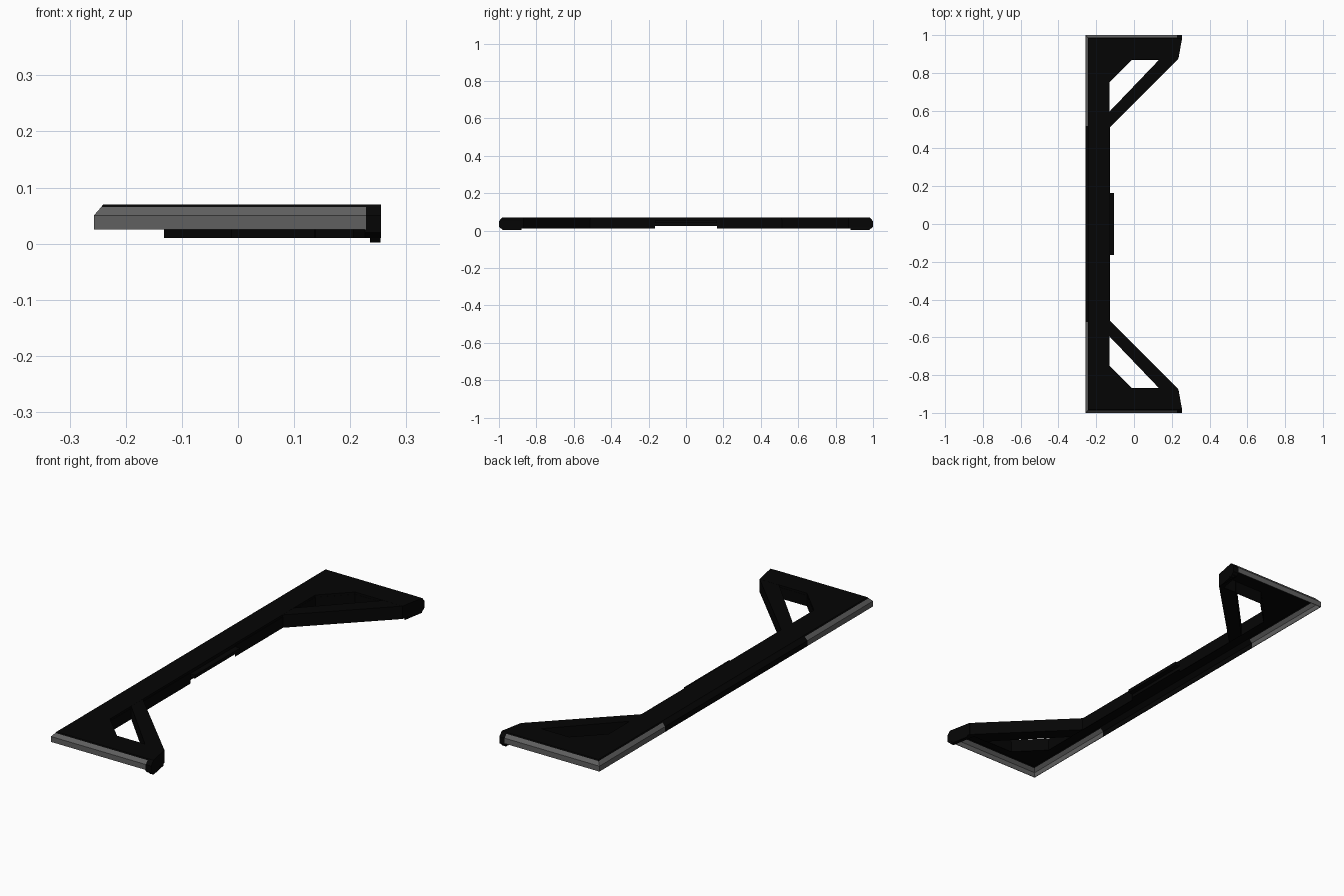
import bpy, bmesh

cube = bpy.data.objects.get("Cube")
if cube:
    bpy.data.objects.remove(cube, do_unlink=True)


def make_material(name, value):
    m = bpy.data.materials.new(name)
    m.use_nodes = True
    colour = (value, value, value, 1)
    m.diffuse_color = colour
    m.node_tree.nodes["Principled BSDF"].inputs["Base Color"].default_value = colour
    return m


black = make_material("matt black", 0.0015)
grey = make_material("edge grey", 0.115)

LEFT, END, SPLIT = -0.257, 1.0, 0.52
TRIM_TOP = 0.06


def loft(name, outline, layers, is_grey=None, open_bottom=False):
    """Stack an outline at each (z, inset); insets pull in the outer long edge and the ends."""
    bm = bmesh.new()
    rings = []
    for z, inset in layers:
        lim = END - inset
        rings.append([bm.verts.new((max(x, LEFT + inset), min(max(y, -lim), lim), z))
                      for x, y in outline])
    n = len(outline)
    for low, high in zip(rings, rings[1:]):
        for i in range(n):
            j = (i + 1) % n
            f = bm.faces.new((low[i], low[j], high[j], high[i]))
            f.material_index = int(bool(is_grey and low[i].co.z < TRIM_TOP
                                        and is_grey(outline[i], outline[j])))
    if not open_bottom:
        bm.faces.new(rings[0][::-1])
    bm.faces.new(rings[-1])
    bmesh.ops.remove_doubles(bm, verts=bm.verts, dist=1e-5)
    bmesh.ops.dissolve_degenerate(bm, edges=bm.edges, dist=1e-5)
    bmesh.ops.recalc_face_normals(bm, faces=bm.faces)
    mesh = bpy.data.meshes.new(name)
    bm.to_mesh(mesh)
    bm.free()
    mesh.materials.append(black)
    mesh.materials.append(grey)
    ob = bpy.data.objects.new(name, mesh)
    bpy.context.collection.objects.link(ob)
    return ob


def outer_edge(a, b):
    """Grey trim runs round both ends and the outer corners, not the middle."""
    on_end = abs(a[1]) == END and a[1] == b[1]
    on_corner = a[0] == b[0] == LEFT and abs(a[1] + b[1]) / 2 > SPLIT
    return on_end or on_corner


# Main beam with its two end arms: a thin shell, hollow underneath
half = [(LEFT, SPLIT), (LEFT, END), (0.228, END), (0.228, 0.87), (-0.01, 0.87), (-0.13, 0.75)]
outline = half + [(x, -y) for x, y in reversed(half)]
frame = loft("main_frame", outline,
             [(0.025, 0), (0.05, 0), (0.065, 0.013), (0.07, 0.017)], outer_edge, open_bottom=True)
shell = frame.modifiers.new("shell", "SOLIDIFY")
shell.thickness = 0.003
shell.offset = -1

# Small tab at the middle of the inner edge
loft("centre_tab", [(-0.135, -0.165), (-0.105, -0.165), (-0.105, 0.165), (-0.135, 0.165)],
     [(0.04, 0), (0.055, 0)])

for side, s in (("front", -1), ("back", 1)):
    def mirrored(points):
        return [(x, y * s) for x, y in points]

    # Diagonal brace
    loft(side + "_brace", mirrored([(-0.13, 0.51), (0.232, 0.87), (0.138, 0.875), (-0.13, 0.595)]),
         [(0.01, 0), (0.0695, 0)])
    # Foot at the tip of the arm, with a small pad below it
    loft(side + "_foot", mirrored([(0.226, END), (0.255, END), (0.233, 0.87), (0.205, 0.87)]),
         [(0.01, 0.012), (0.02, 0), (0.05, 0), (0.07, 0.018)])
    loft(side + "_foot_pad", mirrored([(0.235, END), (0.254, END), (0.236, 0.88)]),
         [(0.002, 0.02), (0.012, 0.012)])
    # Lower rim under the inner edge
    loft(side + "_beam_rim", mirrored([(-0.132, 0.165), (-0.128, 0.165),
                                       (-0.128, 0.52), (-0.132, 0.52)]),
         [(0.01, 0), (0.06, 0)])
    loft(side + "_arm_rim", mirrored([(-0.129, 0.595), (-0.129, 0.75), (-0.01, 0.869),
                                      (0.22, 0.869), (0.22, 0.873), (-0.012, 0.873),
                                      (-0.132, 0.752), (-0.132, 0.595)]),
         [(0.01, 0), (0.06, 0)])
